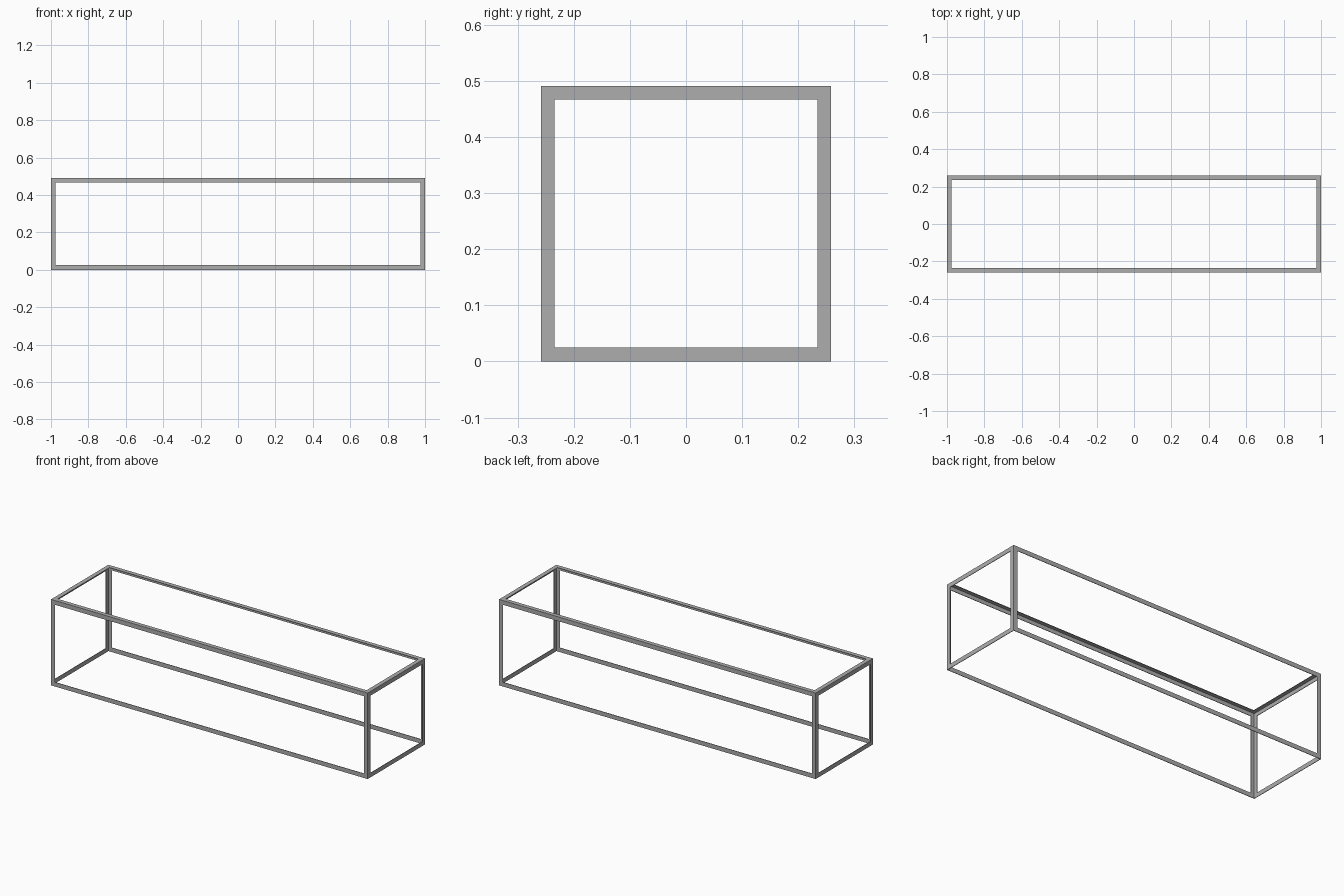
import bpy, bmesh
from mathutils import Matrix

if "Cube" in bpy.data.objects:
    bpy.data.objects.remove(bpy.data.objects["Cube"])

LENGTH, DEPTH, HEIGHT = 2.0, 0.517, 0.491
FLANGE, SHEET = 0.0245, 0.003

# Box shell whose sides are opened, leaving angle-iron edges
bm = bmesh.new()
bmesh.ops.create_cube(
    bm, size=1,
    matrix=Matrix.Translation((0, 0, HEIGHT / 2)) @ Matrix.Diagonal((LENGTH, DEPTH, HEIGHT, 1)))
panels = list(bm.faces)
bmesh.ops.inset_individual(bm, faces=panels, thickness=FLANGE, use_even_offset=True)
bmesh.ops.delete(bm, geom=panels, context='FACES')

# The underside has no flange
underside = [f for f in bm.faces if all(v.co.z < 0.001 for v in f.verts)]
bmesh.ops.delete(bm, geom=underside, context='FACES')

# Make sure the flanges face outwards
bmesh.ops.recalc_face_normals(bm, faces=bm.faces[:])
top = max(bm.faces, key=lambda f: f.calc_center_median().z)
if top.normal.z < 0:
    bmesh.ops.reverse_faces(bm, faces=bm.faces[:])

mesh = bpy.data.meshes.new("angle_frame")
bm.to_mesh(mesh)
bm.free()
frame = bpy.data.objects.new("angle_frame", mesh)
bpy.context.collection.objects.link(frame)

# Thin sheet thickness, grown inwards
solid = frame.modifiers.new("sheet_thickness", 'SOLIDIFY')
solid.thickness = SHEET
solid.offset = -1
solid.use_even_offset = True

# Dark grey metal
metal = bpy.data.materials.new("dark_grey_metal")
metal.diffuse_color = (0.42, 0.42, 0.42, 1)
metal.use_nodes = True
metal.node_tree.nodes["Principled BSDF"].inputs["Base Color"].default_value = metal.diffuse_color
mesh.materials.append(metal)
